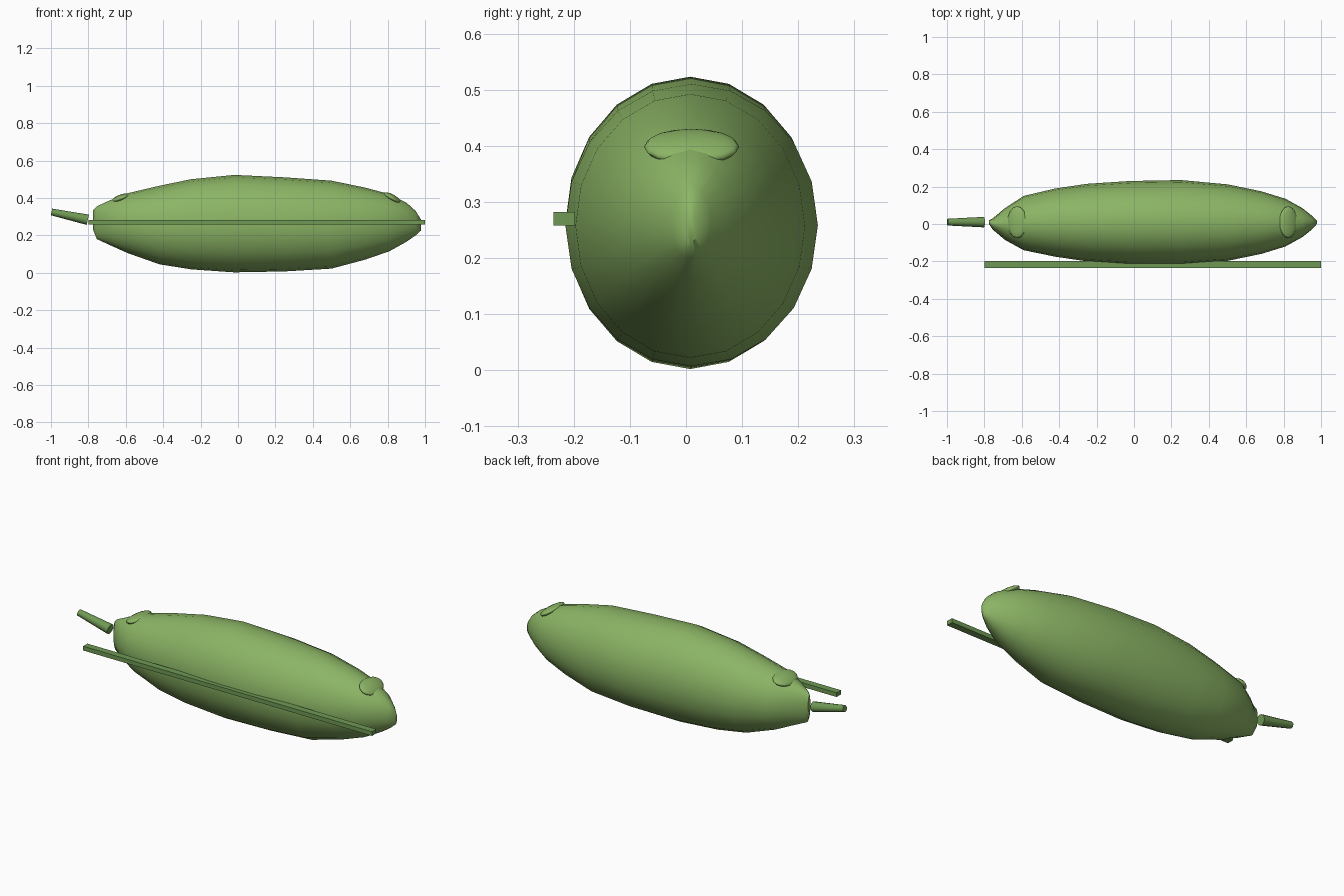
import bpy, bmesh, math
from mathutils import Vector

if "Cube" in bpy.data.objects:
    bpy.data.objects.remove(bpy.data.objects["Cube"])


def material(name, rgb):
    m = bpy.data.materials.new(name)
    m.diffuse_color = (*rgb, 1)
    m.use_nodes = True
    m.node_tree.nodes["Principled BSDF"].inputs["Base Color"].default_value = m.diffuse_color
    return m


SKIN = material("green_skin", (0.26, 0.46, 0.13))
STALK = material("dark_green", (0.16, 0.32, 0.09))


def add_object(name, bm, mat):
    bmesh.ops.recalc_face_normals(bm, faces=bm.faces[:])
    me = bpy.data.meshes.new(name)
    bm.to_mesh(me)
    bm.free()
    me.materials.append(mat)
    ob = bpy.data.objects.new(name, me)
    bpy.context.collection.objects.link(ob)
    return ob


def smooth(ob, angle):
    bpy.ops.object.select_all(action='DESELECT')
    ob.select_set(True)
    bpy.context.view_layer.objects.active = ob
    bpy.ops.object.shade_smooth_by_angle(angle=math.radians(angle))


# Fruit body: stations of x, front y, back y, bottom z, top z
STATIONS = [
    (-0.775, 0.00, 0.02, 0.23, 0.335), (-0.755, -0.03, 0.03, 0.18, 0.355),
    (-0.69, -0.085, 0.085, 0.15, 0.385), (-0.59, -0.14, 0.15, 0.105, 0.425),
    (-0.42, -0.175, 0.19, 0.045, 0.465), (-0.25, -0.20, 0.215, 0.018, 0.50),
    (-0.02, -0.215, 0.23, 0.002, 0.523), (0.25, -0.215, 0.235, 0.007, 0.51),
    (0.50, -0.197, 0.212, 0.022, 0.492), (0.68, -0.16, 0.175, 0.07, 0.455),
    (0.81, -0.12, 0.135, 0.115, 0.42), (0.90, -0.07, 0.085, 0.165, 0.375),
    (0.95, -0.03, 0.045, 0.20, 0.33), (0.978, 0.00, 0.018, 0.225, 0.285)]
SIDES = 20
bm = bmesh.new()
rings = []
for x, y0, y1, z0, z1 in STATIONS:
    rings.append([bm.verts.new((x,
                  (y0 + y1) / 2 + (y1 - y0) / 2 * math.cos(2 * math.pi * i / SIDES),
                  (z0 + z1) / 2 + (z1 - z0) / 2 * math.sin(2 * math.pi * i / SIDES)))
                  for i in range(SIDES)])
for a, b in zip(rings, rings[1:]):
    for i in range(SIDES):
        j = (i + 1) % SIDES
        bm.faces.new((a[i], a[j], b[j], b[i]))
bm.faces.new(rings[0])
bm.faces.new(rings[-1])
smooth(add_object("fruit_body", bm, SKIN), 50)


# Raised lips at both ends of the upper skin
def lip(name, x, z, tilt):
    bpy.ops.mesh.primitive_uv_sphere_add(segments=16, ring_count=8, radius=1,
                                         location=(x, 0.01, z), rotation=(0, tilt, 0))
    ob = bpy.context.object
    ob.name = name
    ob.scale = (0.055, 0.085, 0.02)
    ob.data.materials.append(SKIN)
    smooth(ob, 60)


lip("stalk_end_lip", -0.625, 0.398, math.radians(-20))
lip("tip_end_lip", 0.825, 0.398, math.radians(30))

# Stalk: tapered cylinder between two points
p, q = Vector((-0.997, 0.01, 0.325)), Vector((-0.803, 0.01, 0.283))
bpy.ops.mesh.primitive_cone_add(vertices=12, radius1=0.018, radius2=0.028,
                                depth=(q - p).length, location=(p + q) / 2,
                                rotation=(q - p).to_track_quat('Z', 'Y').to_euler())
stalk = bpy.context.object
stalk.name = "stalk"
stalk.data.materials.append(STALK)
smooth(stalk, 40)

# Straight rib along the front
bm = bmesh.new()
bmesh.ops.create_cube(bm, size=1)
for v in bm.verts:
    v.co = Vector((0.1 + v.co.x * 1.8, -0.217 + v.co.y * 0.038, 0.27 + v.co.z * 0.024))
add_object("front_rib", bm, STALK)
